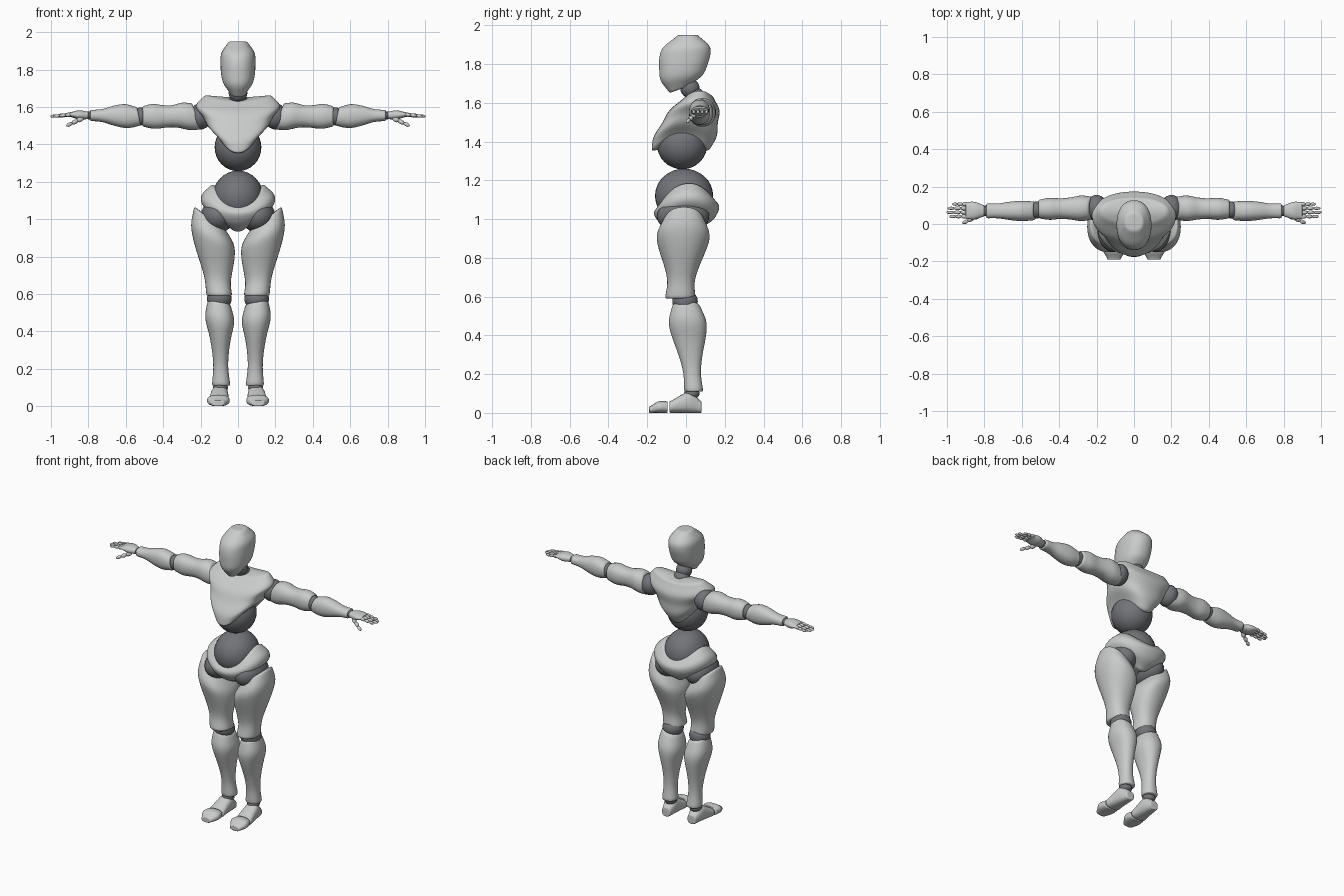
import bpy, bmesh, math
from mathutils import Vector, Matrix

cube = bpy.data.objects.get("Cube")
if cube:
    bpy.data.objects.remove(cube, do_unlink=True)


def material(name, color):
    mat = bpy.data.materials.new(name)
    mat.use_nodes = True
    mat.diffuse_color = color
    mat.node_tree.nodes["Principled BSDF"].inputs["Base Color"].default_value = color
    return mat


SHELL = material("light grey shell", (0.58, 0.6, 0.59, 1))
JOINT = material("dark grey joint", (0.17, 0.175, 0.19, 1))

# For each loft direction: cross-section axes u and v, then the direction itself
X, Y, Z = Matrix.Identity(3)
FRAMES = {'X': (Y, Z, X), 'Y': (X, Z, Y), 'Z': (X, Y, Z)}


def finish(name, bm, mat):
    bmesh.ops.recalc_face_normals(bm, faces=bm.faces)
    for face in bm.faces:
        face.smooth = True
    mesh = bpy.data.meshes.new(name)
    bm.to_mesh(mesh)
    bm.free()
    mesh.materials.append(mat)
    obj = bpy.data.objects.new(name, mesh)
    bpy.context.collection.objects.link(obj)
    return obj


def mix(pair, t):
    return pair[0] + (pair[1] - pair[0]) * t


def sample(values, t):
    """Smooth curve through evenly spaced values."""
    last = len(values) - 1
    i = min(int(t * last), last - 1)
    f = t * last - i
    a, b = values[i], values[i + 1]
    before, after = values[max(i - 1, 0)], values[min(i + 2, last)]
    slope_a, slope_b = (b - before) / 2, (after - a) / 2
    ease = f * f * (3 - 2 * f)
    return (a + (b - a) * ease + slope_a * f * (1 - f) ** 2
            - slope_b * f * f * (1 - f))


def loft(name, axis, start, end, widths, depths, side=1, power=0.9,
         lift=(0, 0), lean_u=(0, 0), lean_v=(0, 0), grounded=False):
    """Rounded shell from start to end; lift saddles the rims, lean tips them."""
    count, steps = 24, 12
    u_axis, v_axis, w_axis = FRAMES[axis]
    stations = [(k / steps, 1) for k in range(steps + 1)]
    stations = [(0, 0.88), *stations, (1, 0.88)]
    bm = bmesh.new()
    loops = []
    for t, size in stations:
        width, depth = sample(widths, t), sample(depths, t)
        centre = Vector(start).lerp(Vector(end), t)
        if grounded:
            centre += v_axis * depth
        loop = []
        for i in range(count):
            c, s = math.cos(math.tau * i / count), math.sin(math.tau * i / count)
            u = width * math.copysign(abs(c) ** power, c)
            v = depth * math.copysign(abs(s) ** power, s)
            w = mix(lift, t) * c * c + mix(lean_u, t) * c + mix(lean_v, t) * s
            point = centre + (u_axis * u + v_axis * v + w_axis * w) * size
            point.x *= side
            loop.append(bm.verts.new(point))
        loops.append(loop)
    for a, b in zip(loops, loops[1:]):
        for i in range(count):
            j = (i + 1) % count
            bm.faces.new((a[i], a[j], b[j], b[i]))
    bm.faces.new(loops[0])
    bm.faces.new(loops[-1])
    mod = finish(name, bm, SHELL).modifiers.new("smooth", 'SUBSURF')
    mod.levels = mod.render_levels = 1


def ball(name, centre, radii, mat=JOINT, direction=Z, detail=32):
    turn = direction.to_track_quat('Z', 'Y').to_matrix().to_4x4()
    bm = bmesh.new()
    bmesh.ops.create_uvsphere(
        bm, u_segments=detail, v_segments=detail // 2, radius=1,
        matrix=Matrix.Translation(centre) @ turn @ Matrix.Diagonal((*radii, 1)))
    finish(name, bm, mat)


def digit(name, start, end, radius, side):
    """Three overlapping knuckle segments, tapering to the tip."""
    a, b = Vector(start), Vector(end)
    a.x *= side
    b.x *= side
    joints = [a.lerp(b, k / 3) for k in range(4)]
    for i, (p, q) in enumerate(zip(joints, joints[1:])):
        r = radius * (1 - i / 8)
        ball(f"{name}_segment_{i + 1}", (p + q) / 2, (r, r, (q - p).length * 0.6),
             SHELL, q - p, 12)


# Head and neck
loft("head", 'Z', (0, -.03, 1.67), (0, .01, 1.95),
     widths=(.04, .08, .092, .094, .09, .05),
     depths=(.055, .11, .125, .133, .12, .05), lean_v=(.02, 0))
ball("upper_neck_joint", (0, .02, 1.675), (.05, .05, .05))
ball("lower_neck_joint", (0, .045, 1.635), (.05, .05, .045))

# Chest shell, arched above the waist at both sides
loft("chest", 'Z', (0, -.03, 1.35), (0, .07, 1.635),
     widths=(.1, .16, .19, .23, .18), depths=(.15, .165, .145, .13, .07),
     lift=(.085, .03))
ball("upper_belly_ball", (0, -.02, 1.385), (.125, .13, .128))
ball("lower_belly_ball", (0, -.01, 1.12), (.135, .15, .14))

# Pelvis saddle, low between the legs and high over the hips
loft("pelvis", 'Z', (0, .01, .94), (0, 0, 1.09),
     widths=(.07, .16, .2, .19, .14), depths=(.07, .13, .16, .17, .14),
     lift=(.06, .1), lean_v=(.01, .02))

for label, side in (("left", 1), ("right", -1)):
    # Leg
    ball(f"{label}_hip_joint", (.11 * side, -.015, 1.015), (.09, .135, .09))
    loft(f"{label}_thigh", 'Z', (.145, -.01, 1), (.1, -.03, .59),
         widths=(.09, .117, .11, .09, .07, .07),
         depths=(.1, .14, .12, .09, .07, .08), side=side, lean_u=(.07, 0))
    ball(f"{label}_knee_joint", (.1 * side, -.005, .575), (.066, .066, .06))
    loft(f"{label}_shin", 'Z', (.1, 0, .56), (.09, .04, .11),
         widths=(.06, .08, .06, .045, .04, .05),
         depths=(.07, .1, .085, .06, .045, .05), side=side, lean_u=(.015, 0))
    ball(f"{label}_ankle_joint", (.094 * side, .03, .1), (.04, .04, .03))
    loft(f"{label}_foot", 'Y', (.095, .08, 0), (.103, -.085, 0),
         widths=(.03, .045, .05, .055), depths=(.03, .055, .045, .03),
         side=side, power=.8, grounded=True)
    loft(f"{label}_toe", 'Y', (.104, -.095, 0), (.107, -.19, 0),
         widths=(.055, .06, .035), depths=(.03, .03, .016),
         side=side, power=.8, grounded=True)

    # Arm
    ball(f"{label}_shoulder_joint", (.2 * side, .085, 1.55), (.06, .07, .07))
    loft(f"{label}_upper_arm", 'X', (.22, .085, 1.55), (.51, .08, 1.55),
         widths=(.06, .07, .06, .055, .06, .05),
         depths=(.07, .075, .06, .06, .068, .055), side=side, lean_v=(.025, 0))
    ball(f"{label}_elbow_joint", (.52 * side, .075, 1.55), (.04, .046, .048))
    loft(f"{label}_forearm", 'X', (.53, .07, 1.55), (.79, .07, 1.555),
         widths=(.05, .055, .05, .04, .04), depths=(.05, .065, .055, .035, .03),
         side=side, lean_v=(.01, 0))
    ball(f"{label}_wrist_joint", (.793 * side, .07, 1.555), (.025, .028, .022))
    loft(f"{label}_palm", 'X', (.8, .07, 1.555), (.9, .073, 1.56),
         widths=(.03, .047, .045), depths=(.02, .025, .012), side=side)
    fingers = {"index": .985, "middle": 1, "ring": .995, "little": .97}
    for i, (finger, reach) in enumerate(fingers.items()):
        y = .04 + .022 * i
        digit(f"{label}_{finger}_finger", (.89, y, 1.56), (reach, y, 1.55), .0115, side)
    digit(f"{label}_thumb", (.83, .045, 1.54), (.915, .005, 1.5), .014, side)
